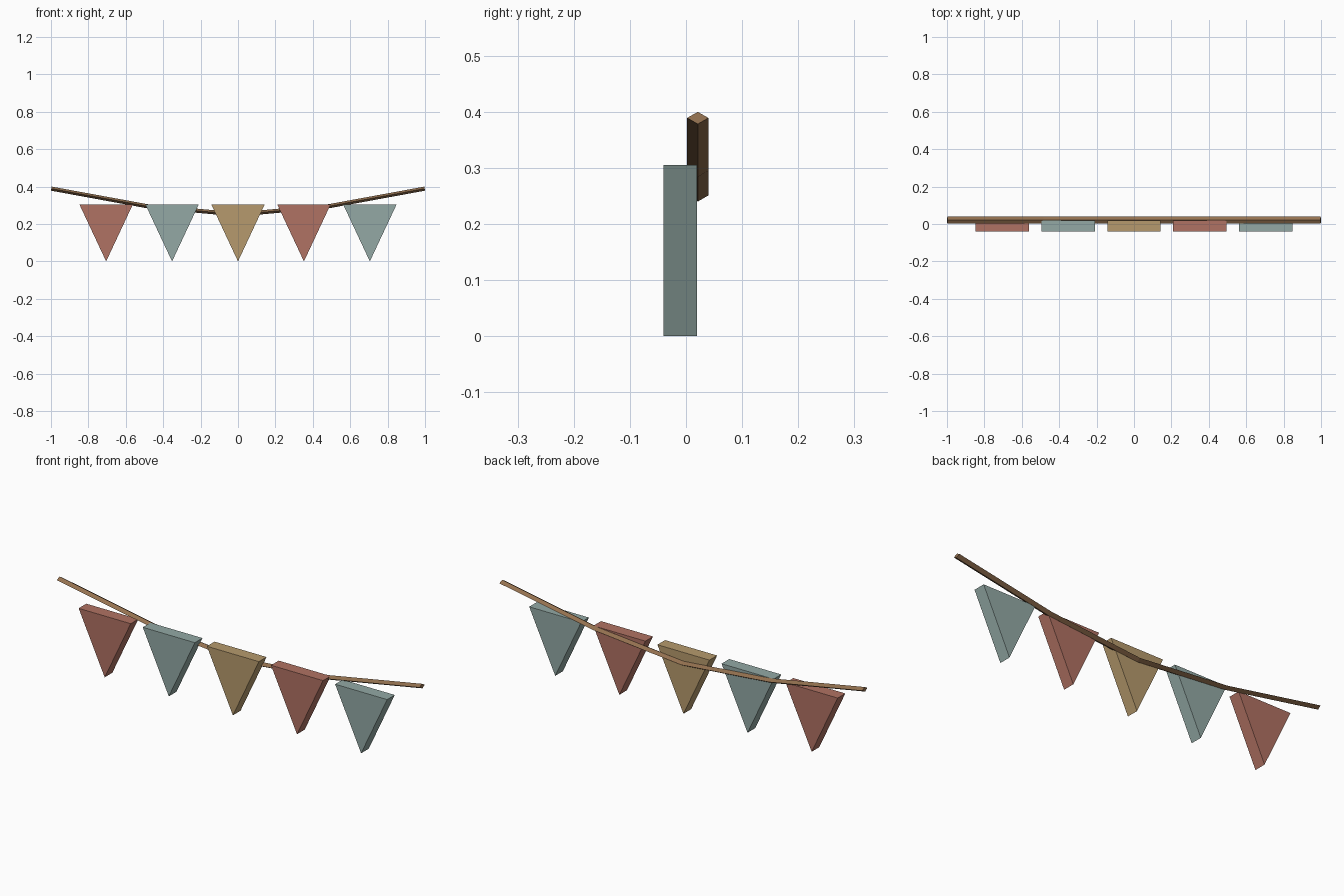
import bpy, bmesh
from mathutils import Vector

if "Cube" in bpy.data.objects:
    bpy.data.objects.remove(bpy.data.objects["Cube"])


def material(name, rgb):
    m = bpy.data.materials.new(name)
    m.diffuse_color = (*rgb, 1)
    m.use_nodes = True
    m.node_tree.nodes["Principled BSDF"].inputs["Base Color"].default_value = m.diffuse_color
    return m


red = material("faded red", (0.434, 0.168, 0.125))
teal = material("grey teal", (0.292, 0.397, 0.376))
tan = material("straw tan", (0.468, 0.323, 0.153))
wood = material("rope brown", (0.29, 0.162, 0.078))


def sweep(name, rings, mat):
    """Skin a list of matching closed rings and cap both ends."""
    bm = bmesh.new()
    loops = [[bm.verts.new(p) for p in ring] for ring in rings]
    n = len(loops[0])
    for a, b in zip(loops, loops[1:]):
        for i in range(n):
            j = (i + 1) % n
            bm.faces.new((a[i], a[j], b[j], b[i]))
    bm.faces.new(loops[0])
    bm.faces.new(loops[-1])
    bmesh.ops.recalc_face_normals(bm, faces=bm.faces)
    me = bpy.data.meshes.new(name)
    bm.to_mesh(me)
    bm.free()
    me.materials.append(mat)
    ob = bpy.data.objects.new(name, me)
    bpy.context.collection.objects.link(ob)
    return ob


# Sagging rope with a flattened diamond section
path = [Vector((x, 0.021, z)) for x, z in
        ((-0.998, 0.389), (-0.485, 0.295), (0, 0.251), (0.485, 0.295), (0.998, 0.389))]
rings = []
for i, p in enumerate(path):
    t = (path[min(i + 1, 4)] - path[max(i - 1, 0)]).normalized()
    up = Vector((-t.z, 0, t.x)) * 0.011
    side = Vector((0, 0.019, 0))
    rings.append([p + up, p + side, p - up, p - side])
sweep("rope", rings, wood)

# Five thick triangular pennants
for i, mat in enumerate((red, teal, tan, red, teal)):
    cx = (i - 2) * 0.3525
    outline = ((cx - 0.143, 0.305), (cx + 0.143, 0.305), (cx, 0))
    sweep(f"pennant_{i + 1}", [[(x, y, z) for x, z in outline] for y in (-0.04, 0.02)], mat)
